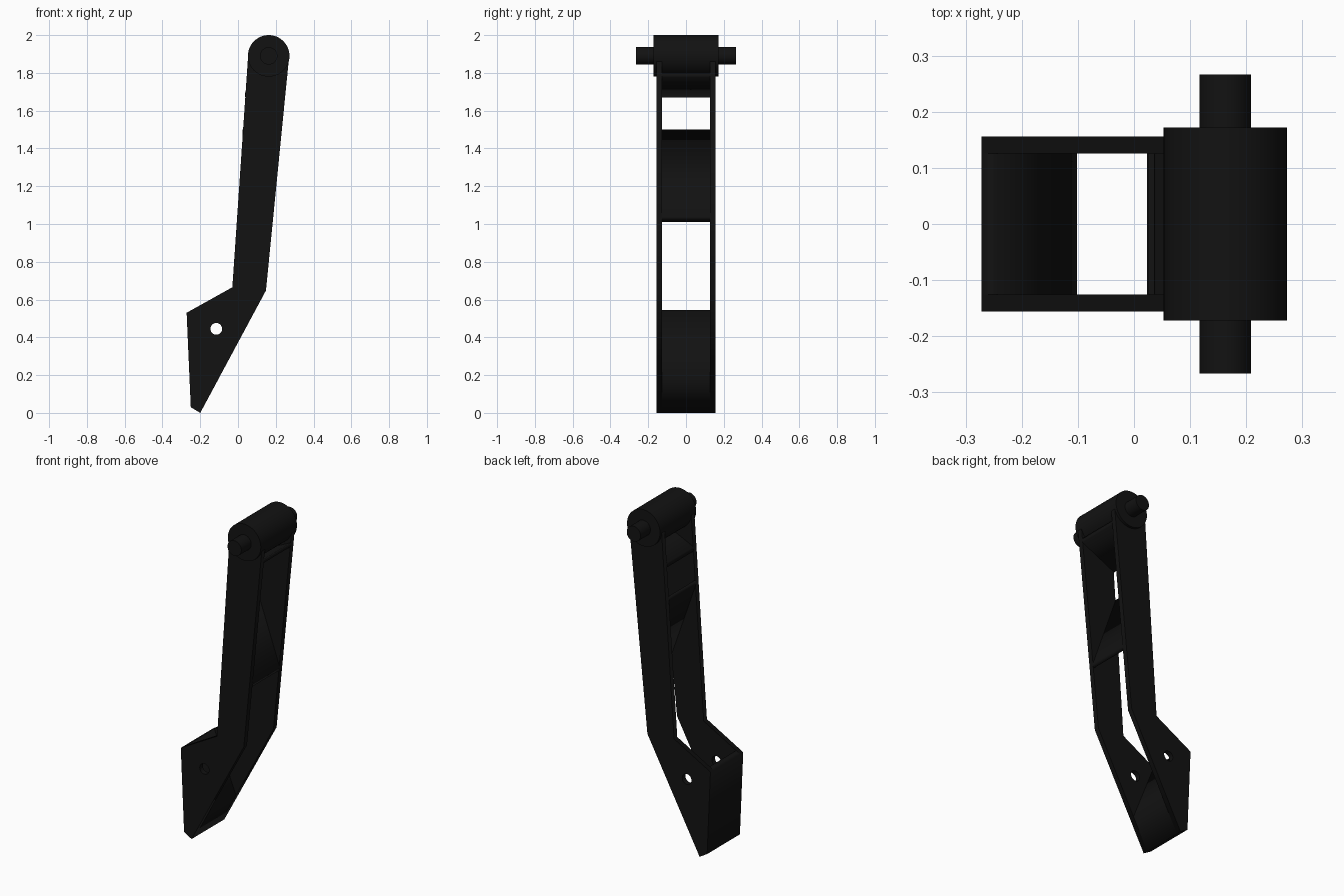
import bpy
from math import pi, cos, sin, radians

if "Cube" in bpy.data.objects:
    bpy.data.objects.remove(bpy.data.objects["Cube"])

black = bpy.data.materials.new("black_metal")
black.diffuse_color = (0.006, 0.006, 0.006, 1)
black.use_nodes = True
black.node_tree.nodes["Principled BSDF"].inputs["Base Color"].default_value = black.diffuse_color

INNER, OUTER = 0.126, 0.156      # side plate inner and outer faces in y
PIVOT = (0.1625, 1.89)           # x, z of the upper pivot


def extruded(name, outlines, y0, y1):
    """Fill x-z outlines (later ones become holes) and extrude from y0 to y1."""
    cu = bpy.data.curves.new(name, 'CURVE')
    cu.dimensions = '2D'
    cu.fill_mode = 'BOTH'
    cu.extrude = (y1 - y0) / 2
    for pts in outlines:
        sp = cu.splines.new('POLY')
        sp.points.add(len(pts) - 1)
        for p, (x, z) in zip(sp.points, pts):
            p.co = (x, z, 0, 1)
        sp.use_cyclic_u = True
    ob = bpy.data.objects.new(name, cu)
    bpy.context.collection.objects.link(ob)
    ob.rotation_euler = (pi / 2, 0, 0)
    ob.location.y = (y0 + y1) / 2
    bpy.ops.object.select_all(action='DESELECT')
    ob.select_set(True)
    bpy.context.view_layer.objects.active = ob
    bpy.ops.object.convert(target='MESH')
    ob = bpy.context.object
    ob.name = name
    ob.data.materials.append(black)
    return ob


def cylinder(name, radius, half_length):
    bpy.ops.mesh.primitive_cylinder_add(
        vertices=48, radius=radius, depth=2 * half_length,
        location=(PIVOT[0], 0, PIVOT[1]), rotation=(pi / 2, 0, 0))
    ob = bpy.context.object
    ob.name = name
    ob.data.materials.append(black)
    bpy.ops.object.shade_smooth_by_angle(angle=radians(35))


# Bent side plates with a bolt hole near the foot
plate = [(-0.25, 0.03), (-0.2, 0), (0.148, 0.648), (0.27, 1.88),
         (0.16, 1.95), (0.0535, 1.89), (-0.03, 0.665), (-0.272, 0.53)]
hole = [(-0.115 + 0.031 * cos(a * pi / 16), 0.445 + 0.031 * sin(a * pi / 16))
        for a in range(32)]
extruded("front_side_plate", [plate, hole], -OUTER, -INNER)
extruded("back_side_plate", [plate, hole], INNER, OUTER)

# Solid foot between the plates, with a sloping inner face
extruded("foot_block", [[(-0.25, 0.03), (-0.2, 0), (-0.102, 0.182),
                         (-0.246, 0.545), (-0.272, 0.53)]], -INNER, INNER)

# Diagonal webs bracing the plates
extruded("middle_web", [[(0.184, 1.01), (0.187, 1.04),
                         (0.025, 1.5), (0.023, 1.47)]], -INNER, INNER)
extruded("upper_web", [[(0.036, 1.67), (0.26, 1.775),
                        (0.262, 1.8), (0.038, 1.695)]], -INNER, INNER)

# Pivot barrel and its pin
cylinder("pivot_barrel", 0.11, 0.172)
cylinder("pivot_pin", 0.046, 0.266)
